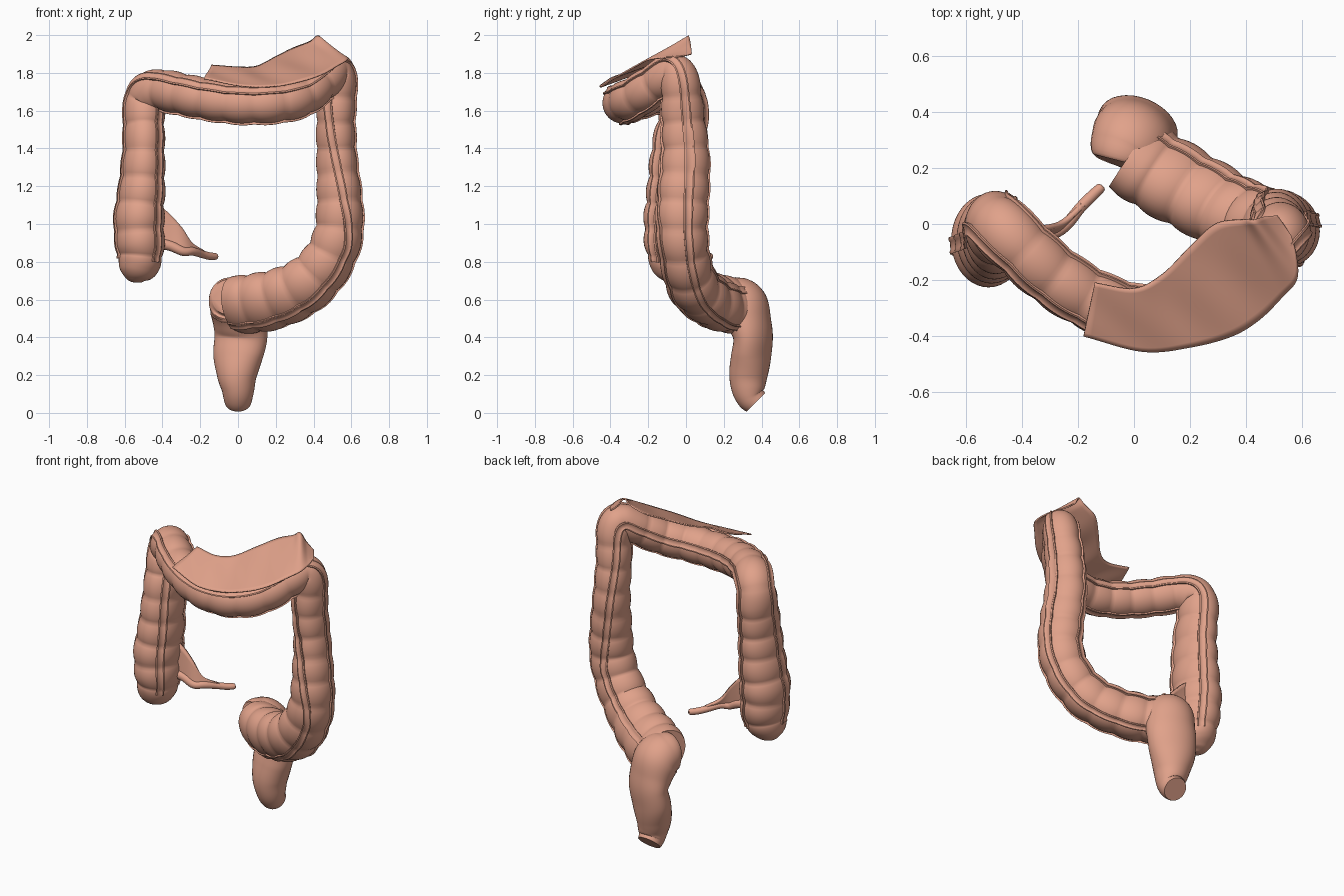
import bpy, bmesh, math
from mathutils import Vector

if "Cube" in bpy.data.objects:
    bpy.data.objects.remove(bpy.data.objects["Cube"], do_unlink=True)

tissue = bpy.data.materials.new("pink_tissue")
tissue.use_nodes = True
COLOUR = (0.75, 0.36, 0.255, 1)
tissue.diffuse_color = COLOUR
tissue.node_tree.nodes["Principled BSDF"].inputs["Base Color"].default_value = COLOUR


def spline(points, steps):
    """Smooth curve through tuples of any length."""
    pts = [Vector(p) for p in points]
    pts = [2 * pts[0] - pts[1]] + pts + [2 * pts[-1] - pts[-2]]
    out = []
    for a, b, c, d in zip(pts, pts[1:], pts[2:], pts[3:]):
        for i in range(steps):
            t = i / steps
            out.append(b + (c - a) * (t / 2) + (2 * a - 5 * b + 4 * c - d) * (t * t / 2)
                       + (3 * b - a - 3 * c + d) * (t ** 3 / 2))
    return out + [pts[-2]]


class Tube:
    """Path of x, y, z, radius and optional oval stretch, with a twist-free frame."""

    def __init__(self, points, steps, normal):
        rows = spline(points, steps)
        self.pos = [Vector(r[:3]) for r in rows]
        self.rad = [r[3] for r in rows]
        self.oval = [r[4] if len(r) > 4 else 1 for r in rows]
        self.n, self.b, self.s = [], [], []
        n, dist = Vector(normal), 0
        for i, p in enumerate(self.pos):
            before, after = self.pos[max(i - 1, 0)], self.pos[min(i + 1, len(rows) - 1)]
            t = (after - before).normalized()
            n = (n - t * n.dot(t)).normalized()
            dist += (p - before).length
            self.n.append(n)
            self.b.append(t.cross(n))
            self.s.append(dist)

    def point(self, i, angle, lift=0, bulge=0):
        r = self.rad[i]
        if bulge:
            pouch = abs(math.sin(math.pi * self.s[i] / 0.14)) ** 0.7
            r *= 1 - bulge + bulge * 1.6 * pouch
        across = self.n[i] * math.cos(angle) + self.b[i] * (math.sin(angle) * self.oval[i])
        return self.pos[i] + across * (r + lift)


def add_grid(name, rows, closed=False, caps=False):
    bm = bmesh.new()
    grid = [[bm.verts.new(p) for p in row] for row in rows]
    count = len(grid[0])
    for r0, r1 in zip(grid, grid[1:]):
        for j in range(count if closed else count - 1):
            k = (j + 1) % count
            bm.faces.new((r0[j], r0[k], r1[k], r1[j]))
    if caps:
        bm.faces.new(grid[0][::-1])
        bm.faces.new(grid[-1])
    bmesh.ops.recalc_face_normals(bm, faces=bm.faces)
    mesh = bpy.data.meshes.new(name)
    bm.to_mesh(mesh)
    bm.free()
    mesh.materials.append(tissue)
    obj = bpy.data.objects.new(name, mesh)
    bpy.context.collection.objects.link(obj)
    bpy.ops.object.select_all(action="DESELECT")
    obj.select_set(True)
    bpy.context.view_layer.objects.active = obj
    bpy.ops.object.shade_smooth_by_angle(angle=math.radians(50))
    return obj


def add_tube(name, tube, sides, bulge=0):
    return add_grid(name, [[tube.point(i, math.tau * j / sides, 0, bulge) for j in range(sides)]
                           for i in range(len(tube.pos))], True, True)


# Pouched large bowel, from the blind end round to the lower bend
bowel = Tube([
    (-.53, -.07, .69, .02, 1), (-.53, -.07, .71, .065, 1), (-.525, -.07, .76, .10, 1.1),
    (-.515, -.065, .86, .122, 1.22), (-.52, -.06, 1.02, .129, 1.25), (-.505, -.05, 1.2, .118, 1.3),
    (-.495, -.04, 1.4, .107, 1.32), (-.495, -.015, 1.56, .106, 1.22), (-.485, -.01, 1.67, .106, 1.08),
    (-.42, -.07, 1.71, .108, 1), (-.3, -.18, 1.69, .107, 1), (-.15, -.275, 1.66, .106, 1),
    (.02, -.33, 1.64, .105, 1), (.2, -.325, 1.645, .105, 1), (.34, -.25, 1.68, .104, 1),
    (.45, -.13, 1.76, .10, 1), (.505, -.06, 1.805, .098, 1), (.525, -.03, 1.74, .098, 1.05),
    (.515, -.015, 1.56, .098, 1.15), (.52, 0, 1.35, .102, 1.2), (.535, -.015, 1.12, .117, 1.12),
    (.53, -.02, .95, .126, 1.03), (.47, -.005, .8, .135, .95), (.36, .035, .68, .148, .88),
    (.22, .11, .61, .16, .82), (.08, .19, .578, .166, .8), (-.01, .25, .575, .158, .8)],
    12, (1, 0, 0))
add_tube("bowel", bowel, 40, .06)

# Three long muscle bands with raised edges, drifting round the descending part
HALF = 0.022
PROFILE = [(-1, -.012), (-1, .010), (-.7, .011), (-.5, .006), (.5, .006), (.7, .011), (1, .010), (1, -.012)]
last = len(bowel.pos) - 1
for label, degrees, drift in (("outer", 186, -6), ("front", 315, -60), ("back", 60, 35)):
    rows = []
    for i in range(30, last + 1):
        spread = HALF / bowel.rad[i]
        turn = min(1, max(0, (i / last - .67) / .15))
        middle = math.radians(degrees + drift * turn)
        rows.append([bowel.point(i, middle + u * spread, lift, .04) for u, lift in PROFILE])
    add_grid(label + "_band", rows)

# Smooth oval end section, with a slanted foot
rectum = Tube([
    (-.05, .215, .61, .09, 1), (-.04, .245, .605, .125, .95), (-.01, .3, .57, .146, .9),
    (.01, .335, .48, .147, .76), (.015, .355, .4, .146, .66), (0, .345, .3, .136, .74),
    (-.005, .33, .2, .108, .93), (0, .33, .13, .088, 1.02), (0, .343, .085, .078, 1),
    (0, .37, .056, .07, 1)], 8, (1, 0, 0))
add_tube("rectum", rectum, 32)

# Worm-like appendage and its fold
tail = Tube([(-.44, -.03, .90, .03), (-.36, -.03, .885, .027), (-.29, -.03, .855, .024),
             (-.24, 0, .855, .022), (-.19, .06, .84, .02), (-.15, .10, .83, .02),
             (-.118, .13, .828, .017), (-.112, .136, .828, .006)], 8, (0, 0, 1))
add_tube("appendix", tail, 16)
fold_top = spline([(-.42, -.02, 1.10), (-.36, -.015, 1.05), (-.30, -.01, .98),
                   (-.25, .01, .90), (-.18, .07, .855)], 6)
fold_low = spline([(-.42, -.03, .89), (-.36, -.03, .885), (-.29, -.03, .855),
                   (-.24, 0, .85), (-.18, .07, .845)], 6)
fold = add_grid("appendix_fold", [[a.lerp(b, j / 6) for j in range(7)] for a, b in zip(fold_top, fold_low)])

# Draped apron over the crossing section
back_edge = spline([(-.14, -.21, 1.84), (0, -.23, 1.83), (.1, -.18, 1.835), (.2, -.08, 1.885),
                    (.29, 0, 1.93), (.38, .015, 1.965), (.425, .015, 1.995), (.46, .025, 1.945),
                    (.51, .03, 1.9)], 8)
front_edge = spline([(-.18, -.4, 1.77), (.03, -.455, 1.73), (.2, -.44, 1.73), (.35, -.4, 1.76),
                     (.45, -.34, 1.795), (.53, -.26, 1.84), (.58, -.2, 1.87), (.58, -.12, 1.88),
                     (.56, -.04, 1.885)], 8)
rows = []
for a, b in zip(back_edge, front_edge):
    row = [a.lerp(b, j / 14) for j in range(15)]
    for j, p in enumerate(row):
        p.z += .004 * math.sin(p.x * 23 + p.y * 17) * math.sin(math.pi * j / 14)
    rows.append(row)
apron = add_grid("apron", rows)

for sheet, thickness in ((fold, .02), (apron, .008)):
    mod = sheet.modifiers.new("thickness", "SOLIDIFY")
    mod.thickness = thickness
    mod.offset = 0
